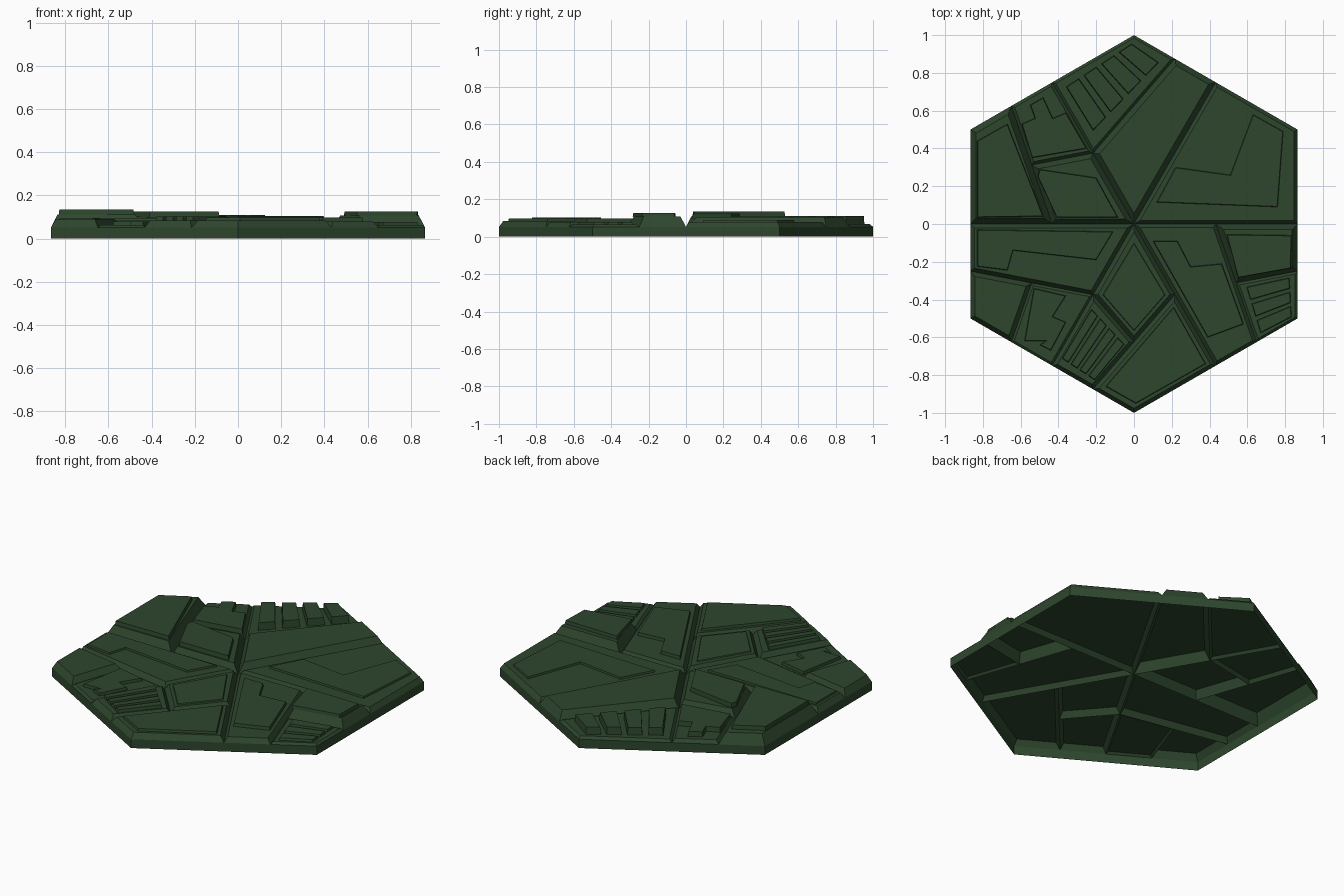
import bpy, bmesh, math
from mathutils import Vector

if "Cube" in bpy.data.objects:
    bpy.data.objects.remove(bpy.data.objects["Cube"])

RIM = 0.052
S = math.sqrt(3) / 2
green = bpy.data.materials.new("dark_green")
green.diffuse_color = (0.027, 0.062, 0.027, 1)
green.use_nodes = True
green.node_tree.nodes["Principled BSDF"].inputs["Base Color"].default_value = green.diffuse_color


def ccw(pts):
    pts = [Vector(p) for p in pts]
    area = sum(a.x * b.y - b.x * a.y for a, b in zip(pts, pts[1:] + pts[:1]))
    return pts if area > 0 else pts[::-1]


def inset(pts, d):
    # Move every edge of the outline inward by d
    out, n = [], len(pts)
    for i in range(n):
        e1 = (pts[i] - pts[i - 1]).normalized()
        e2 = (pts[(i + 1) % n] - pts[i]).normalized()
        n1, n2 = Vector((-e1.y, e1.x)), Vector((-e2.y, e2.x))
        out.append(pts[i] + (n1 + n2) * d / (1 + n1.dot(n2)))
    return out


def loft(bm, low, z0, high, z1, cap=True):
    a = [bm.verts.new((p.x, p.y, z0)) for p in low]
    b = [bm.verts.new((p.x, p.y, z1)) for p in high]
    for i in range(len(a)):
        j = (i + 1) % len(a)
        bm.faces.new((a[i], a[j], b[j], b[i]))
    if cap:
        bm.faces.new(b)


def finish(bm, name):
    bmesh.ops.remove_doubles(bm, verts=bm.verts, dist=1e-4)
    me = bpy.data.meshes.new(name)
    bm.to_mesh(me)
    bm.free()
    me.materials.append(green)
    bpy.context.collection.objects.link(bpy.data.objects.new(name, me))


def raised(name, polys, z0, z1):
    bm = bmesh.new()
    for poly in polys:
        p = ccw(poly)
        loft(bm, p, z0, inset(p, 0.003), z1)
    finish(bm, name)


def strips(a, b, c, d, n, gap, v0=0.14, v1=0.86, u0=0.1, u1=0.9):
    # Bands running from edge a-b to edge d-c of a quad
    a, b, c, d = map(Vector, (a, b, c, d))
    at = lambda u, v: a.lerp(b, u).lerp(d.lerp(c, u), v)
    w = (u1 - u0 + gap) / n
    return [[at(u0 + i * w, v0), at(u0 + i * w + w - gap, v0),
             at(u0 + i * w + w - gap, v1), at(u0 + i * w, v1)] for i in range(n)]


# Shared layout points: centre, edge middles, quarter points
O = (0, 0)
UR, UL, LL, LR = (S/2, .75), (-S/2, .75), (-S/2, -.75), (S/2, -.75)
R, L = (S, 0), (-S, 0)
ul, ll, lr = (-S/4, .375), (-S/4, -.375), (S/4, -.375)
T1, B1 = (S/4, .875), (-S/4, -.875)
cUL, cLL, cLR = (-.75*S, .625), (-.75*S, -.625), (.75*S, -.625)
mUL, mLL, mLR = (-.625*S, .3125), (-.625*S, -.3125), (.625*S, -.3125)
hL, hR = (-S/2, 0), (S/2, 0)

# Panels: outline, plateau height
cells = {
    "right_top": ([O, R, (S, .5), UR], .08),
    "top_slope": ([O, UR, T1, ul], .105),
    "top_strips": ([ul, T1, (0, 1), UL], .067),
    "left_top": ([cUL, (-S, .5), L, hL], .112),
    "left_notch": ([cUL, mUL, ul, UL], .072),
    "left_inner": ([O, ul, mUL, hL], .1),
    "left_low": ([O, L, (-S, -.25), ll], .085),
    "corner": ([(-S, -.25), mLL, cLL, (-S, -.5)], .092),
    "low_notch": ([mLL, ll, LL, cLL], .064),
    "diamond": ([O, ll, (0, -.625), lr], .088),
    "low_strips": ([ll, (0, -.625), B1, LL], .085),
    "bottom": ([lr, LR, (0, -1), B1], .085),
    "right_inner": ([O, LR, cLR, hR], .08),
    "right_block": ([hR, mLR, (S, -.25), R], .108),
    "right_strips": ([mLR, cLR, (S, -.5), (S, -.25)], .064),
}

# Hexagonal wall, open underneath
bm = bmesh.new()
hexa = [Vector((math.cos(math.radians(30 + 60 * i)), math.sin(math.radians(30 + 60 * i)))) for i in range(6)]
loft(bm, hexa, 0, hexa, RIM, cap=False)
finish(bm, "outer_wall")

# Bevelled panels meeting in V grooves at rim height
bm = bmesh.new()
for outline, h in cells.values():
    p = ccw(outline)
    loft(bm, p, RIM, inset(p, 0.008 + 0.38 * (h - RIM)), h)
finish(bm, "bevelled_panels")

# Raised plates on the panels: outlines, top height
details = {
    "right_top": ([[(.63, .58), (.79, .49), (.76, .09), (.12, .115), (.22, .30), (.51, .26)]], .09),
    "left_top": ([[(-.83, .44), (-.67, .53), (-.48, .04), (-.83, .035)]], .135),
    "left_notch": ([[(-.54, .35), (-.25, .40), (-.36, .59), (-.43, .56), (-.48, .67),
                     (-.55, .63), (-.525, .56), (-.595, .53)]], .1),
    "left_inner": ([[(-.5, .29), (-.2, .245), (-.085, .035), (-.41, .035), (-.51, .25)]], .125),
    "left_low": ([[(-.83, -.03), (-.11, -.04), (-.2, -.19), (-.66, -.19), (-.83, -.235)][:2]
                  + [(-.2, -.19), (-.64, -.14), (-.67, -.245), (-.83, -.225)]], .095),
    "low_notch": ([[(-.53, -.34), (-.36, -.38), (-.43, -.49), (-.36, -.52), (-.44, -.67),
                    (-.5, -.64), (-.47, -.62), (-.58, -.62)]], .08),
    "diamond": ([[(0, -.1), (.165, -.375), (0, -.565), (-.165, -.375)]], .094),
    "bottom": ([[(.21, -.44), (.38, -.74), (.01, -.95), (-.15, -.86)]], .098),
    "right_inner": ([[(.10, -.09), (.23, -.09), (.30, -.225), (.465, -.21), (.58, -.53), (.39, -.6)]], .098),
    "right_block": ([[(.49, -.055), (.835, -.06), (.83, -.235), (.55, -.285)]], .127),
    "top_strips": (strips(UL, (0, 1), T1, ul, 4, .06, .14, .8), .11),
    "low_strips": (strips(ll, (0, -.625), B1, LL, 4, .06), .103),
    "right_strips": (strips(mLR, cLR, (S, -.5), (S, -.25), 3, .07), .078),
}
for name, (polys, top) in details.items():
    raised(name + "_plate", polys, cells[name][1], top)
